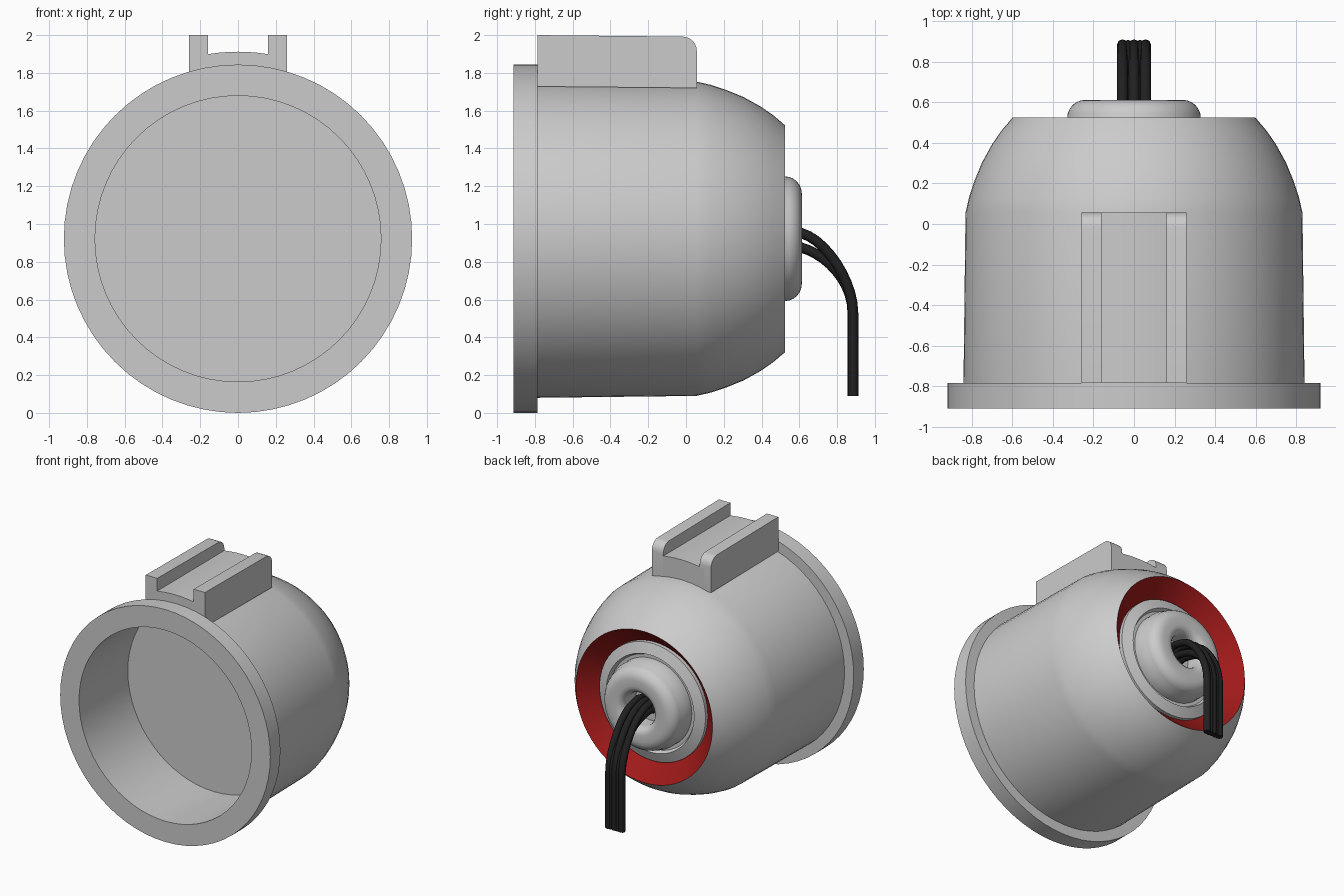
import bpy, bmesh, math
from mathutils import Vector

if "Cube" in bpy.data.objects:
    bpy.data.objects.remove(bpy.data.objects["Cube"])

CZ = 0.922   # height of the housing axis
SEG = 64


def finish(bm, name, mat=None, angle=30):
    me = bpy.data.meshes.new(name)
    bm.to_mesh(me)
    bm.free()
    for p in me.polygons:
        p.use_smooth = True
    me.set_sharp_from_angle(angle=math.radians(angle))
    ob = bpy.data.objects.new(name, me)
    bpy.context.collection.objects.link(ob)
    if mat:
        me.materials.append(mat)
    return ob


def lathe(name, profile, mat=None):
    """Spin (radius, y) points around the housing axis."""
    bm = bmesh.new()
    rings = []
    for r, y in profile:
        if r == 0:
            rings.append([bm.verts.new((0, y, CZ))] * SEG)
        else:
            rings.append([bm.verts.new((r * math.cos(a), y, CZ + r * math.sin(a)))
                          for a in (2 * math.pi * j / SEG for j in range(SEG))])
    for p, q in zip(rings, rings[1:]):
        for j in range(SEG):
            k = (j + 1) % SEG
            bm.faces.new(dict.fromkeys((p[j], q[j], q[k], p[k])))
    return finish(bm, name, mat)


def prism(name, points, offset):
    """Extrude a planar outline along an offset."""
    bm = bmesh.new()
    f = bm.faces.new([bm.verts.new(p) for p in points])
    ext = bmesh.ops.extrude_face_region(bm, geom=[f])
    bmesh.ops.translate(bm, vec=Vector(offset),
                        verts=[v for v in ext['geom'] if isinstance(v, bmesh.types.BMVert)])
    bmesh.ops.recalc_face_normals(bm, faces=bm.faces)
    return finish(bm, name)


def material(name, color):
    m = bpy.data.materials.new(name)
    m.diffuse_color = (*color, 1)
    m.use_nodes = True
    m.node_tree.nodes["Principled BSDF"].inputs["Base Color"].default_value = m.diffuse_color
    return m


red = material("dark_red", (0.35, 0.01, 0.01))
black = material("black_rubber", (0.015, 0.015, 0.015))

# housing: front cavity, flange, barrel and domed back
lathe("housing", [(0, -0.30), (0.757, -0.30), (0.757, -0.912), (0.922, -0.912),
                  (0.922, -0.785), (0.842, -0.785), (0.832, 0.055), (0.815, 0.13),
                  (0.787, 0.215), (0.75, 0.305), (0.70, 0.395), (0.655, 0.46), (0.60, 0.525)])

# red recess inside the back rim
lathe("back_recess", [(0.60, 0.525), (0.465, 0.39)], red)

# collar ring around the cable boss
lathe("collar_ring", [(0.465, 0.39), (0.465, 0.42), (0.385, 0.45), (0.37, 0.42), (0.34, 0.42)])

# rounded cable boss with a central hole
outer = [(0.24 + 0.09 * math.cos(t), 0.523 + 0.09 * math.sin(t))
         for t in (math.pi / 2 * i / 6 for i in range(7))]
inner = [(0.19 - 0.06 * math.sin(t), 0.553 + 0.06 * math.cos(t))
         for t in (math.pi / 2 * i / 5 for i in range(6))]
lathe("cable_boss", [(0.345, 0.42), (0.345, 0.49)] + outer + inner + [(0.13, 0.45), (0, 0.45)])

# mounting bracket: curved floor between two rails
Y0, Y1 = -0.785, 0.057


def arc(r, xs):
    return [(x, Y0, CZ + math.sqrt(r * r - x * x)) for x in xs]


xs = [-0.2 + 0.4 * i / 8 for i in range(9)]
prism("bracket_floor", arc(0.99, xs) + arc(0.825, xs[::-1]), (0, Y1 - Y0, 0))
R = 0.075
corner = [(Y1 - R + R * math.sin(t), 1.992 - R + R * math.cos(t))
          for t in (math.pi / 2 * i / 6 for i in range(7))]
rail = [(Y0, 1.728), (Y0, 2.0)] + corner + [(Y1, 1.72)]
for side, x in (("left", -0.26), ("right", 0.16)):
    prism("bracket_rail_" + side, [(x, y, z) for y, z in rail], (0.1, 0, 0))


# cables: two rows leave the hole, bend over and merge hanging down
def cable(name, x, z, end_y):
    cu = bpy.data.curves.new(name, 'CURVE')
    cu.dimensions = '3D'
    cu.bevel_depth = 0.027
    cu.bevel_resolution = 2
    cu.resolution_u = 10
    cu.use_fill_caps = True
    sp = cu.splines.new('BEZIER')
    sp.bezier_points.add(3)
    pts = [((x, 0.46, z), (0, 0.04, 0.0)), ((x, 0.61, z - 0.01), (0, 0.13, -0.035)),
           ((x, end_y, 0.53), (0, 0, -0.17)), ((x, end_y, 0.09), (0, 0, -0.1))]
    for bp, (co, h) in zip(sp.bezier_points, pts):
        bp.handle_left_type = bp.handle_right_type = 'FREE'
        bp.co = co
        bp.handle_left = Vector(co) - Vector(h)
        bp.handle_right = Vector(co) + Vector(h)
    cu.materials.append(black)
    ob = bpy.data.objects.new(name, cu)
    bpy.context.collection.objects.link(ob)


for i, x in enumerate((-0.057, 0, 0.057)):
    cable(f"cable_upper_{i}", x, 0.962, 0.885)
for i, x in enumerate((-0.03, 0.03)):
    cable(f"cable_lower_{i}", x, 0.885, 0.882)
